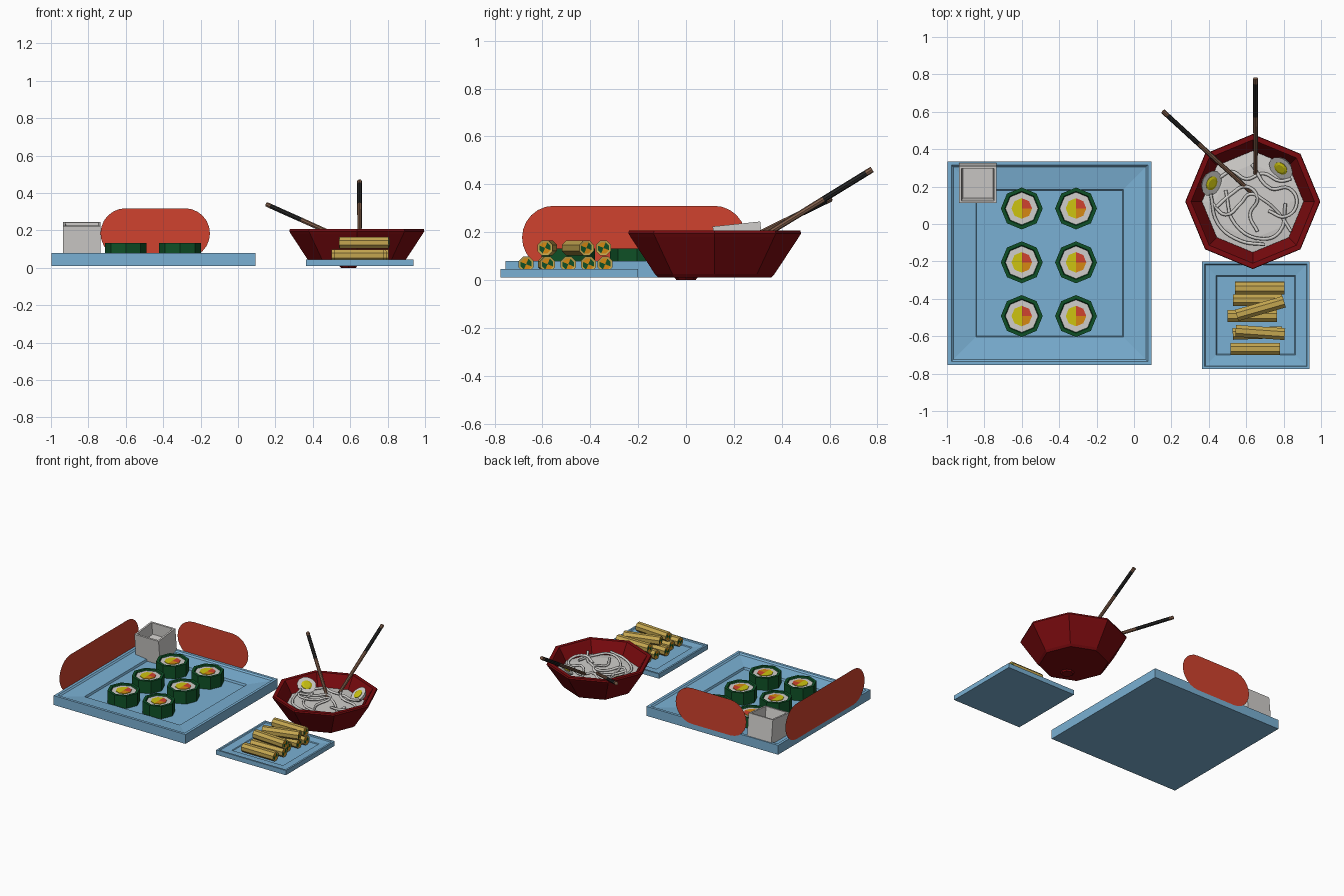
import bpy, bmesh, math
from mathutils import Vector, Matrix

if "Cube" in bpy.data.objects:
    bpy.data.objects.remove(bpy.data.objects["Cube"])


def material(name, r, g, b):
    lin = [((c / 255 + 0.055) / 1.055) ** 2.4 for c in (r, g, b)]
    m = bpy.data.materials.new(name)
    m.diffuse_color = (*lin, 1)
    m.use_nodes = True
    m.node_tree.nodes["Principled BSDF"].inputs["Base Color"].default_value = m.diffuse_color
    return m


BLUE = material("plate_blue", 122, 176, 211)
BOWL = material("dark_red", 122, 10, 14)
RED = material("salmon_red", 208, 66, 46)
GREEN = material("seaweed_green", 14, 80, 38)
WHITE = material("rice_white", 208, 206, 203)
YELLOW = material("egg_yellow", 205, 196, 16)
ORANGE = material("orange", 214, 136, 18)
TAN = material("pastry_tan", 196, 166, 80)
BLACK = material("black", 38, 38, 38)
BROWN = material("wood_brown", 128, 94, 74)


def add(name, bm, mats, matrix=Matrix()):
    bmesh.ops.recalc_face_normals(bm, faces=bm.faces)
    me = bpy.data.meshes.new(name)
    bm.to_mesh(me)
    bm.free()
    for m in mats:
        me.materials.append(m)
    ob = bpy.data.objects.new(name, me)
    ob.matrix_world = matrix
    bpy.context.collection.objects.link(ob)
    return ob


def loft(name, n, rings, mats, matrix=Matrix(), turn=0.0, bands=None, cap=None):
    """Stack n-sided rings (radius, z), close both ends with fans.
    bands: material index per band; cap: material index from fan angle in degrees."""
    bm = bmesh.new()
    ang = [turn + 2 * math.pi * i / n for i in range(n)]
    vs = [[bm.verts.new((r * math.cos(a), r * math.sin(a), z)) for a in ang] for r, z in rings]
    for k in range(len(rings) - 1):
        for i in range(n):
            j = (i + 1) % n
            f = bm.faces.new((vs[k][i], vs[k][j], vs[k + 1][j], vs[k + 1][i]))
            f.material_index = bands[k] if bands else 0
    for ring, (r, z) in ((vs[0], rings[0]), (vs[-1], rings[-1])):
        if cap:
            c = bm.verts.new((0, 0, z))
            for i in range(n):
                f = bm.faces.new((ring[i], ring[(i + 1) % n], c))
                f.material_index = cap(math.degrees(ang[i] + math.pi / n) % 360)
        else:
            f = bm.faces.new(ring)
            f.material_index = bands[-1] if bands and ring is vs[-1] else 0
    return add(name, bm, mats, matrix)


def square(name, rings, mat, matrix):
    s = math.sqrt(2)
    return loft(name, 4, [(h * s, z) for h, z in rings], [mat], matrix, math.pi / 4)


T = Matrix.Translation

# plates
square("large_plate", [(.545, .01), (.545, .08), (.525, .08), (.515, .07), (.395, .055), (.39, .04)],
       BLUE, T((-.451, -.21, 0)))
square("small_plate", [(.288, .01), (.288, .045), (.275, .045), (.27, .039), (.212, .034), (.208, .028)],
       BLUE, T((.651, -.488, 0)))


# thin rounded panels on the plate edges
def panel(name, a, b, z0, z1, place):
    r = (z1 - z0) / 2
    bm = bmesh.new()
    pts = []
    for k in range(26):
        t = -math.pi / 2 + math.pi * (k if k < 13 else k - 1) / 12
        cx = b - r if k < 13 else a + r
        pts.append(bm.verts.new(place(cx + r * math.cos(t), (z0 + z1) / 2 + r * math.sin(t))))
    bm.faces.new(pts)
    add(name, bm, [RED])


panel("back_panel", -.735, -.15, .05, .318, lambda u, z: (u, .336, z))
panel("left_panel", -.685, .25, .045, .31, lambda u, z: (-.997, u, z))

# sauce cup, leaning slightly
square("sauce_cup", [(.1, 0), (.1, .185), (.087, .185), (.08, .1)], WHITE,
       T((-.835, .23, .05)) @ Matrix.Rotation(math.radians(6), 4, 'X'))

# sushi rolls with three-coloured filling
for x in (-.6, -.31):
    for y in (.083, -.205, -.492):
        loft("sushi_roll", 8, [(.112, .04), (.112, .132), (.092, .132), (.087, .122)],
             [GREEN, WHITE], T((x, y, 0)), bands=[0, 0, 0, 1])
        loft("sushi_filling", 8, [(.055, .115), (.055, .126)], [YELLOW, RED, ORANGE], T((x, y, 0)),
             cap=lambda d: 1 if d < 90 else 2 if d > 270 else 0)

# spring rolls: centre x, y, z, turn in degrees
for x, y, z, deg in ((.648, -.668, .066, 0), (.66, -.583, .066, 2), (.632, -.492, .066, 0),
                     (.66, -.408, .066, 0), (.672, -.338, .066, 0), (.675, -.58, .134, -4),
                     (.676, -.452, .134, 16), (.672, -.345, .134, 0)):
    loft("spring_roll", 8, [(.025, -.13), (.034, -.132), (.034, .132), (.025, .13)],
         [TAN, ORANGE, GREEN],
         T((x, y, z)) @ Matrix.Rotation(math.radians(deg), 4, 'Z') @ Matrix.Rotation(math.pi / 2, 4, 'Y'),
         turn=math.pi / 8, cap=lambda d: 1 + int(d // 90) % 2)

# bowl and its filling
C = Vector((.635, .12, 0))
loft("bowl", 8, [(.235, .01), (.25, .025), (.352, .18), (.361, .195), (.358, .207), (.33, .207), (.322, .195),
                 (.24, .06)], [BOWL], T(C))
loft("noodle_bed", 8, [(.24, .07), (.272, .122), (.2, .13)], [WHITE], T(C))

# noodles: wavy tubes lying on the bed
paths = (
    ((.46, .25), (.52, .28), (.60, .24), (.69, .27), (.78, .23), (.84, .24)),
    ((.42, .11), (.49, .05), (.57, .11), (.62, .16), (.69, .13), (.78, .05), (.84, -.04)),
    ((.41, .16), (.45, 0), (.57, -.09), (.70, -.11)),
    ((.49, .18), (.54, 0), (.69, -.08), (.78, -.04), (.81, .11)),
    ((.63, .32), (.73, .19), (.83, .19), (.87, .11), (.81, .04), (.72, .07)),
    ((.44, .09), (.52, .16), (.60, .20), (.66, .14), (.62, .05), (.66, -.04)),
)
for k, path in enumerate(paths):
    cu = bpy.data.curves.new("noodle", 'CURVE')
    cu.dimensions = '3D'
    cu.bevel_depth = .009
    cu.bevel_resolution = 1
    cu.resolution_u = 5
    cu.use_fill_caps = True
    sp = cu.splines.new('BEZIER')
    sp.bezier_points.add(len(path) - 1)
    for i, (p, (x, y)) in enumerate(zip(sp.bezier_points, path)):
        p.co = (x, y, .137 + .01 * ((i + k) % 3))
        p.handle_left_type = p.handle_right_type = 'AUTO'
    tmp = bpy.data.objects.new("noodle_curve", cu)
    bpy.context.collection.objects.link(tmp)
    bpy.context.view_layer.update()
    me = bpy.data.meshes.new_from_object(tmp.evaluated_get(bpy.context.evaluated_depsgraph_get()))
    bpy.data.objects.remove(tmp)
    me.materials.clear()
    me.materials.append(WHITE)
    bpy.context.collection.objects.link(bpy.data.objects.new("noodle", me))

# small foot under the bowl
loft("bowl_foot", 8, [(.04, 0), (.05, .012)], [BOWL], T((.59, 0, 0)))

# egg halves leaning on the bowl wall
for x, y in ((.415, .218), (.785, .298)):
    d = (C - Vector((x, y, 0))).normalized() + Vector((0, 0, 1.3))
    mat = T((x, y, .165)) @ d.to_track_quat('Z', 'Y').to_matrix().to_4x4() @ Matrix.Diagonal((1.15, 1, 1, 1))
    loft("egg_white", 12, [(.025, -.04), (.048, -.027), (.062, 0)], [WHITE], mat)
    loft("egg_yolk", 12, [(.034, -.002), (.034, .003), (.022, .008)], [YELLOW], mat)

# chopsticks with a black grip band
for top, tip in (((.155, .602, .338), (.625, .172, .128)), ((.65, .778, .462), (.65, .27, .15))):
    top, tip = Vector(top), Vector(tip)
    L = (tip - top).length
    mat = T(top) @ (tip - top).to_track_quat('Z', 'Y').to_matrix().to_4x4()
    loft("chopstick", 8, [(.013, 0), (.013, .05 * L), (.013, .4 * L), (.011, L)],
         [BROWN, BLACK], mat, bands=[0, 1, 0, 0])
